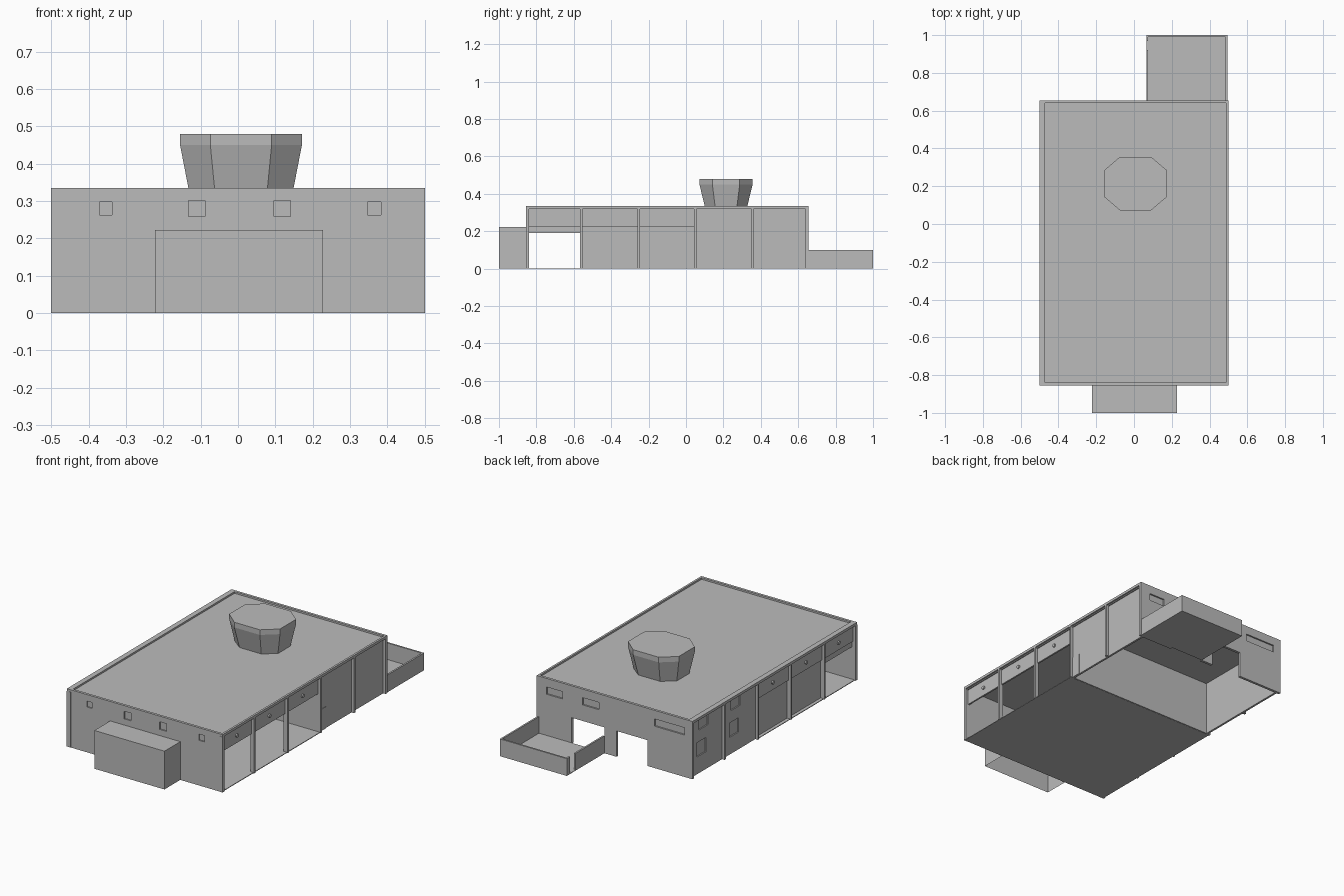
import bpy, bmesh, math

if "Cube" in bpy.data.objects:
    bpy.data.objects.remove(bpy.data.objects["Cube"])

mat = bpy.data.materials.new("concrete_grey")
mat.diffuse_color = (0.5, 0.5, 0.5, 1)
mat.use_nodes = True
mat.node_tree.nodes["Principled BSDF"].inputs["Base Color"].default_value = mat.diffuse_color


def add_box(bm, x0, x1, y0, y1, z0, z1):
    vs = [bm.verts.new((x, y, z)) for z in (z0, z1)
          for x, y in ((x0, y0), (x1, y0), (x1, y1), (x0, y1))]
    for f in ((3, 2, 1, 0), (4, 5, 6, 7), (0, 1, 5, 4), (1, 2, 6, 5), (2, 3, 7, 6), (3, 0, 4, 7)):
        bm.faces.new([vs[i] for i in f])


def finish(name, bm):
    me = bpy.data.meshes.new(name)
    bmesh.ops.recalc_face_normals(bm, faces=bm.faces)
    bm.to_mesh(me)
    bm.free()
    me.materials.append(mat)
    ob = bpy.data.objects.new(name, me)
    bpy.context.collection.objects.link(ob)
    return ob


def boxes(name, *specs):
    bm = bmesh.new()
    for s in specs:
        add_box(bm, *s)
    return finish(name, bm)


def cut(ob, *specs):
    cutter = boxes(ob.name + "_cutter", *specs)
    cutter.hide_render = True
    cutter.hide_viewport = True
    m = ob.modifiers.new("openings", 'BOOLEAN')
    m.object = cutter
    m.operation = 'DIFFERENCE'
    m.solver = 'EXACT'


Y0, Y1, H = -0.855, 0.655, 0.335
PIL = [-0.85, -0.56, -0.253, 0.05, 0.355, 0.647]   # pillar centres along y

# front wall with four small recessed windows
front = boxes("front_wall", (-0.5, 0.5, Y0, Y0 + 0.015, 0, H))
cut(front, *[(x - w, x + w, Y0 - 0.05, Y0 + 0.007, z - w, z + w)
             for x, w, z in ((-0.354, 0.017, 0.28), (-0.11, 0.022, 0.28),
                             (0.118, 0.022, 0.28), (0.365, 0.018, 0.28))])

# back wall with two doorways and three slit windows
back = boxes("back_wall", (-0.5, 0.5, Y1 - 0.015, Y1, 0, H))
cut(back, *[(a, b, Y1 - 0.009, Y1 + 0.05, 0.243, 0.285)
            for a, b in ((0.333, 0.436), (0.10, 0.205), (-0.45, -0.256))],
    (0.065, 0.275, Y1 - 0.1, Y1 + 0.05, -0.05, 0.15),
    (-0.21, -0.013, Y1 - 0.1, Y1 + 0.05, -0.05, 0.15))

# roof slab, floor and wall between garage and offices
boxes("roof", (-0.485, 0.49, Y0 + 0.01, Y1 - 0.01, 0.315, 0.325))
boxes("garage_floor", (-0.495, 0.495, Y0 + 0.012, 0.05, 0, 0.004))
boxes("inner_wall", (-0.48, 0.48, 0.045, 0.055, 0.001, 0.318))

# both long sides: pillars, top beam, lintels with round lamps
for side, label, beam in ((1, "right", 0.012), (-1, "left", 0.03)):
    def sx(a, b):
        return (min(side * a, side * b), max(side * a, side * b))
    boxes(label + "_pillars", *[(*sx(0.475, 0.5), y - 0.006, y + 0.006, 0, 0.322) for y in PIL])
    boxes(label + "_parapet", (*sx(0.5 - beam, 0.5), Y0 + 0.001, Y1 - 0.001, 0.32, H))
    boxes(label + "_lintel", (*sx(0.474, 0.484), PIL[0], PIL[3], 0.225, 0.32))
    for i in range(3):
        bm = bmesh.new()
        bmesh.ops.create_cone(bm, cap_ends=True, segments=12, radius1=0.01, radius2=0.01, depth=0.01)
        lamp = finish(f"{label}_lamp_{i}", bm)
        lamp.rotation_euler = (0, math.pi / 2, 0)
        lamp.location = (side * 0.487, (PIL[i] + PIL[i + 1]) / 2, 0.27)
    wall = boxes(label + "_office_wall", (*sx(0.472, 0.484), PIL[3], PIL[5], 0, 0.322))
    if side < 0:
        # recessed windows, low and high in each office bay
        cut(wall, *[(-0.55, -0.477, y - 0.042, y + 0.042, z0, z1)
                    for y, z0, z1 in ((0.55, 0.1, 0.183), (0.53, 0.25, 0.307),
                                      (0.252, 0.1, 0.183), (0.237, 0.25, 0.307))])

# garage doors on the left side, the first one half raised
boxes("left_doors", (-0.476, -0.47, PIL[0], PIL[1], 0.19, 0.3),
      (-0.476, -0.47, PIL[1], PIL[3], 0, 0.3))
# small side door on the right
boxes("right_side_door", (0.482, 0.487, 0.056, 0.11, 0, 0.125))

# front annex, open underneath and towards the building
bm = bmesh.new()
add_box(bm, -0.222, 0.228, -1, Y0, 0, 0.222)
bmesh.ops.recalc_face_normals(bm, faces=bm.faces)
gone = [f for f in bm.faces if f.normal.z < -0.9 or f.normal.y > 0.9]
bmesh.ops.delete(bm, geom=gone, context='FACES')
finish("front_annex", bm)

# walled yard at the back with a gap in its left wall
boxes("yard", (0.065, 0.495, Y1, 1, 0, 0.004),
      (0.065, 0.495, 0.99, 1, 0, 0.1),
      (0.485, 0.495, Y1, 0.99, 0, 0.1),
      (0.065, 0.075, Y1, 0.92, 0, 0.1),
      (0.065, 0.075, 0.97, 0.99, 0, 0.1))

# flared eight-sided tower
bm = bmesh.new()
cx, cy = 0.008, 0.214
shape = [(0.082, -0.142), (0.163, -0.073), (0.163, 0.073), (0.082, 0.142),
         (-0.082, 0.142), (-0.163, 0.073), (-0.163, -0.073), (-0.082, -0.142)]
rings = [[bm.verts.new((cx + x * kx, cy + y * ky, z)) for x, y in shape]
         for z, kx, ky in ((0.315, 0.84, 0.77), (0.45, 1, 1), (0.48, 1, 1))]
for lo, hi in zip(rings, rings[1:]):
    for i in range(8):
        j = (i + 1) % 8
        bm.faces.new((lo[i], lo[j], hi[j], hi[i]))
bm.faces.new(rings[-1])
bm.faces.new(rings[0][::-1])
finish("tower", bm)
